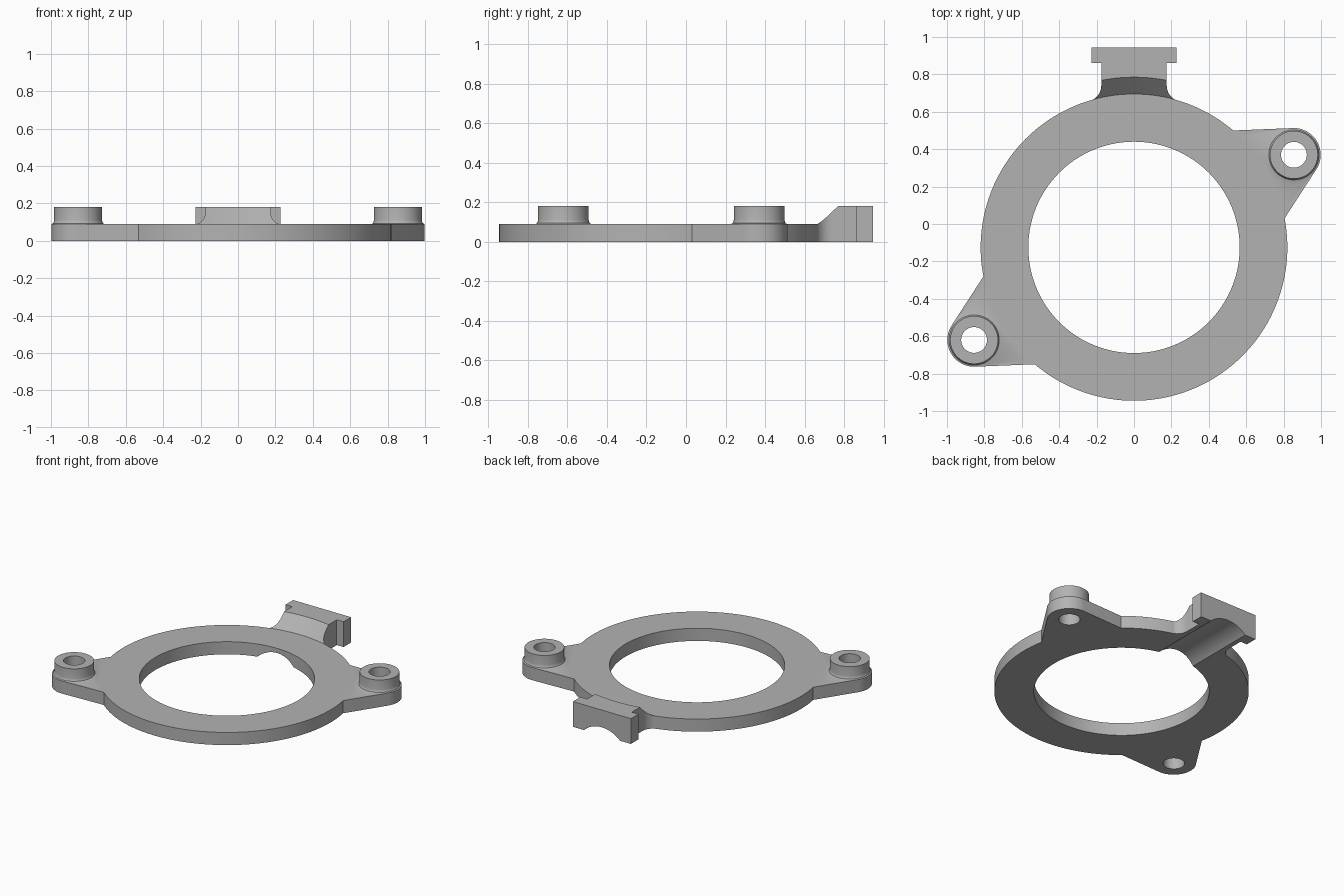
import bpy, bmesh
from math import sin, cos, pi, radians
from mathutils import Vector

old = bpy.data.objects.get("Cube")
if old:
    bpy.data.objects.remove(old)

RING = Vector((0, -0.125))
R_OUT, R_IN = 0.82, 0.565
PLATE, TOP = 0.09, 0.18
EAR = Vector((0.855, 0.495))     # ear centre measured from the ring centre

grey = bpy.data.materials.new("plain grey")
grey.use_nodes = True
grey.diffuse_color = (0.45, 0.45, 0.45, 1)
grey.node_tree.nodes["Principled BSDF"].inputs["Base Color"].default_value = grey.diffuse_color


def arc(c, r, a0, a1, n):
    """Points along an arc, angles in degrees."""
    return [(c[0] + r * cos(radians(a0 + (a1 - a0) * i / n)),
             c[1] + r * sin(radians(a0 + (a1 - a0) * i / n))) for i in range(n + 1)]


def finish(bm, name):
    bmesh.ops.recalc_face_normals(bm, faces=bm.faces)
    me = bpy.data.meshes.new(name)
    bm.to_mesh(me)
    bm.free()
    me.materials.append(grey)
    ob = bpy.data.objects.new(name, me)
    bpy.context.collection.objects.link(ob)
    return ob


def prism(name, outline, z0, z1):
    bm = bmesh.new()
    face = bm.faces.new([bm.verts.new((x, y, z0)) for x, y in outline])
    up = bmesh.ops.extrude_face_region(bm, geom=[face])["geom"]
    bmesh.ops.translate(bm, vec=(0, 0, z1 - z0),
                        verts=[v for v in up if isinstance(v, bmesh.types.BMVert)])
    return finish(bm, name)


def turned(name, centre, profile, n):
    """Closed solid of revolution from (radius, height) pairs, bottom to top."""
    bm = bmesh.new()
    rings = [[bm.verts.new((centre[0] + r * cos(2 * pi * i / n),
                            centre[1] + r * sin(2 * pi * i / n), z)) for i in range(n)]
             for r, z in profile]
    bm.faces.new(rings[0])
    bm.faces.new(rings[-1])
    for a, b in zip(rings, rings[1:]):
        for i in range(n):
            j = (i + 1) % n
            bm.faces.new((a[i], a[j], b[j], b[i]))
    return finish(bm, name)


def combine(target, tool, operation):
    """Apply a boolean and remove the tool object."""
    tool.hide_render = True
    mod = target.modifiers.new("bool", "BOOLEAN")
    mod.operation, mod.object, mod.solver = operation, tool, "EXACT"
    bpy.context.view_layer.objects.active = target
    bpy.ops.object.modifier_apply(modifier=mod.name)
    bpy.data.objects.remove(tool)


# Flat ring
body = turned("mounting_ring", RING, [(R_OUT, 0), (R_OUT, PLATE)], 160)

# Two opposite ears, each with a flared boss
for s in (1, -1):
    c = RING + s * EAR
    outline = [(0.45, 0.35), (0.805, 0.155)] + arc(EAR, 0.143, -32, 92, 20) + [(0.53, 0.625)]
    ear = prism("ear", [RING + s * Vector(p) for p in outline], 0, PLATE)
    combine(body, ear, "UNION")
    boss = turned("boss", c, [(0.142, 0.05), (0.142, PLATE), (0.134, 0.094),
                              (0.13, 0.101), (0.128, 0.112), (0.128, TOP)], 48)
    combine(body, boss, "UNION")

# T-shaped tab with filleted neck, its inner end cut by a cone
half = [(0.25, 0.55), (0.25, 0.65)] + arc((0.26, 0.74), 0.085, 250, 180, 10) + \
       [(0.175, 0.86), (0.228, 0.86), (0.228, 0.945)]
tab = prism("tab", half + [(-x, y) for x, y in reversed(half)], 0, TOP)
cone = turned("slope_cutter", RING, [(R_OUT - 0.005, PLATE - 0.005), (1.02, PLATE + 0.2)], 160)
combine(tab, cone, "DIFFERENCE")
combine(body, tab, "UNION")

# Central opening and screw holes
combine(body, turned("bore_cutter", RING, [(R_IN, -0.1), (R_IN, 0.3)], 128), "DIFFERENCE")
for s in (1, -1):
    hole = turned("hole_cutter", RING + s * EAR, [(0.069, -0.1), (0.069, 0.3)], 40)
    combine(body, hole, "DIFFERENCE")

# Arched channel under the tab, running from the bore to the back
groove = turned("groove_cutter", (0, 0), [(0.207, 0), (0.207, 0.9)], 96)
groove.data.transform(groove.matrix_world.Rotation(radians(-90), 4, "X"))
groove.data.transform(groove.matrix_world.Translation((0, 0.2, -0.15)))
combine(body, groove, "DIFFERENCE")

# Smooth the round walls, keep the edges crisp
bpy.ops.object.select_all(action="DESELECT")
body.select_set(True)
bpy.context.view_layer.objects.active = body
bpy.ops.object.shade_smooth_by_angle(angle=radians(30))
